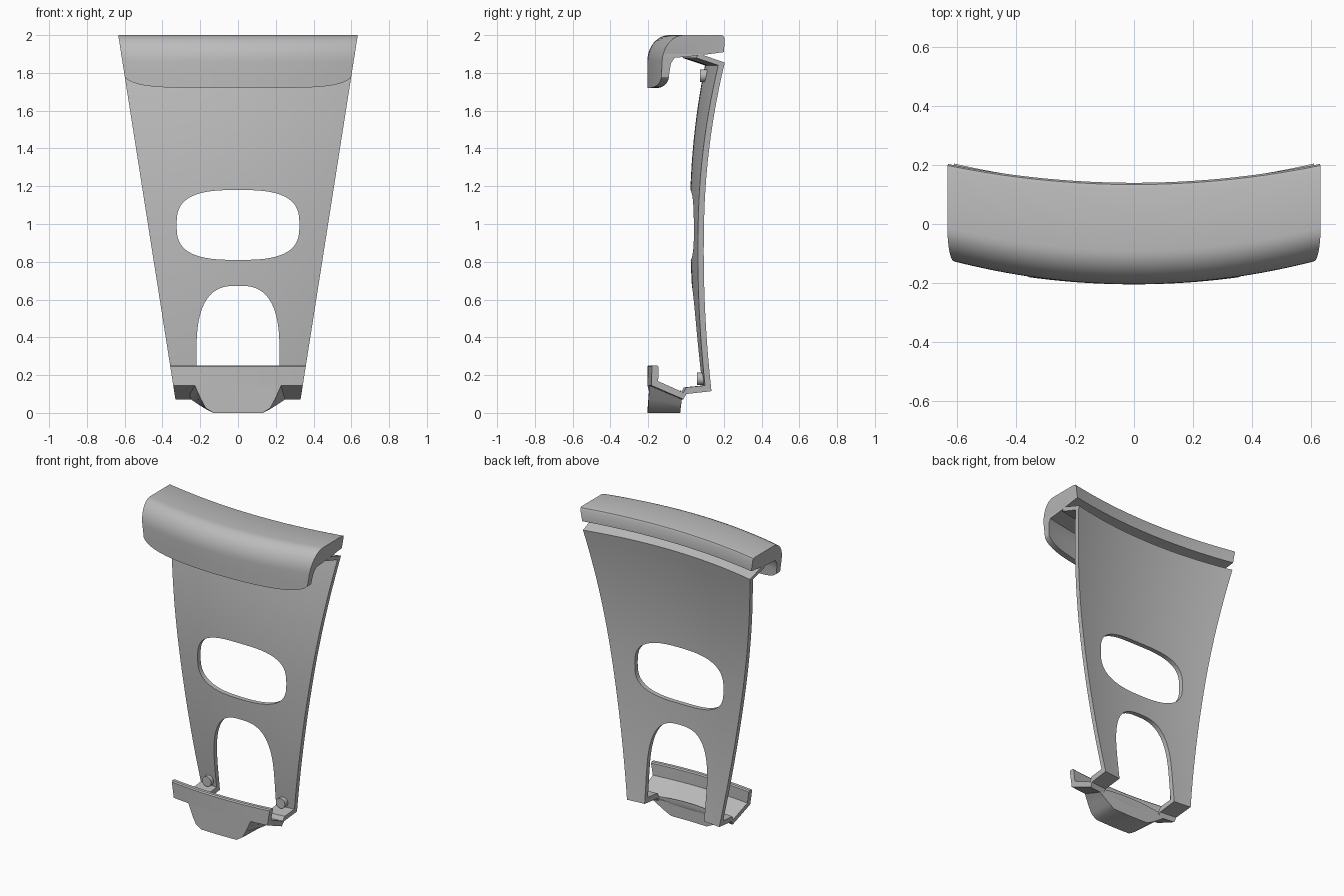
import bpy, bmesh, math
from mathutils import Matrix

cube = bpy.data.objects.get("Cube")
if cube:
    bpy.data.objects.remove(cube, do_unlink=True)

grey = bpy.data.materials.new("plain grey")
grey.use_nodes = True
grey.diffuse_color = (0.5, 0.5, 0.5, 1)
grey.node_tree.nodes["Principled BSDF"].inputs["Base Color"].default_value = (0.5, 0.5, 0.5, 1)


def half_width(z):
    return 0.32 + 0.157 * z


def make(name, bm):
    bmesh.ops.recalc_face_normals(bm, faces=bm.faces)
    mesh = bpy.data.meshes.new(name)
    bm.to_mesh(mesh)
    bm.free()
    mesh.materials.append(grey)
    ob = bpy.data.objects.new(name, mesh)
    bpy.context.collection.objects.link(ob)
    return ob


def loft(name, rings):
    """Closed solid through rings with equal point counts."""
    bm = bmesh.new()
    rows = [[bm.verts.new(p) for p in ring] for ring in rings]
    for a, b in zip(rows, rows[1:]):
        for i in range(len(a)):
            j = (i + 1) % len(a)
            bm.faces.new((a[i], a[j], b[j], b[i]))
    bm.faces.new(rows[0])
    bm.faces.new(rows[-1])
    return make(name, bm)


def bowed_sweep(name, profile, bow, steps=36):
    """Sweep a (y, z) profile across the tapering width, bowed backwards at the ends."""
    rings = []
    for k in range(steps + 1):
        s = 2 * k / steps - 1
        rings.append([(s * half_width(z), y + bow(y) * (s * half_width(z)) ** 2, z)
                      for y, z in profile])
    return loft(name, rings)


def prism(name, outline, y0, y1):
    return loft(name, [[(x, y, z) for x, z in outline] for y in (y0, y1)])


def superellipse(cz, a, b, n, start, end, steps):
    pts = []
    for i in range(steps):
        t = math.radians(start + (end - start) * i / (steps - 1))
        c, s = math.cos(t), math.sin(t)
        pts.append((math.copysign(abs(c) ** (2 / n), c) * a,
                    cz + math.copysign(abs(s) ** (2 / n), s) * b))
    return pts


def boolean(ob, cutter, operation):
    cutter.hide_render = True
    mod = ob.modifiers.new("cut", 'BOOLEAN')
    mod.operation, mod.solver, mod.object = operation, 'EXACT', cutter
    bpy.context.view_layer.objects.active = ob
    bpy.ops.object.modifier_apply(modifier=mod.name)
    bpy.data.objects.remove(cutter, do_unlink=True)


def smooth(ob, degrees=30):
    bpy.ops.object.select_all(action='DESELECT')
    ob.select_set(True)
    bpy.context.view_layer.objects.active = ob
    bpy.ops.object.shade_smooth_by_angle(angle=math.radians(degrees))


# Panel with its foot tray, front lip and upper arm in one section
def back_y(z):
    return 0.052 + (0.07 if z < 1.05 else 0.127) * (z - 1.05) ** 2


levels = 26
back = [(back_y(z), z) for z in (1.855 - 1.74 * i / levels for i in range(levels + 1))]
foot = [(-0.02, 0.1), (-0.035, 0.072), (-0.205, 0.145), (-0.205, 0.245), (-0.198, 0.252),
        (-0.177, 0.252), (-0.17, 0.245), (-0.17, 0.168), (-0.035, 0.108), (-0.02, 0.135)]
front = [(back_y(z) - 0.031, z) for z in (0.145 + 1.695 * i / levels for i in range(levels + 1))]
arm = [(-0.02, 1.88), (0.0, 1.9)]
panel = bowed_sweep("curved_panel", back + foot + front + arm, lambda y: 0.19)

# Oval window and the open arch between the legs
window = prism("window_cutter", superellipse(0.995, 0.325, 0.185, 2.9, 0, 354, 60), -0.1, 0.4)
boolean(panel, window, 'DIFFERENCE')
arch_line = superellipse(0.3, 0.22, 0.373, 2.8, 0, 180, 41)
arch = prism("arch_cutter", arch_line + [(-0.215, -0.1), (0.215, -0.1)], -0.027, 0.4)
boolean(panel, arch, 'DIFFERENCE')
smooth(panel)

# Overhanging top cap with a rounded front
nose = [(-0.09 - 0.115 * math.sin(t), 1.86 + 0.14 * math.cos(t))
        for t in (math.pi / 2 * i / 10 for i in range(11))]
cap_profile = [(0.14, 1.91), (0.14, 1.985), (0.134, 1.996), (0.12, 2.0)] + nose + [
    (-0.205, 1.79), (-0.205, 1.7), (-0.165, 1.7), (-0.162, 1.8), (-0.155, 1.85),
    (-0.135, 1.88), (-0.02, 1.89)]
cap = bowed_sweep("top_cap", cap_profile, lambda y: 0.18 - 0.14 * y)
cap_line = superellipse(1.9, 0.618, 0.18, 5, 180, 360, 61)
trim = prism("cap_trim", cap_line + [(0.68, 2.1), (-0.68, 2.1)], -0.5, 0.5)
boolean(cap, trim, 'INTERSECT')
smooth(cap)

# Scoop below the tray, flaring towards the back
front_half = [(0.23, 0.15), (0.215, 0.115), (0.195, 0.07), (0.17, 0.025), (0.13, 0.0)]
back_half = [(0.28, 0.09), (0.245, 0.068), (0.21, 0.045), (0.17, 0.02), (0.13, 0.0)]


def scoop_ring(half, y0):
    line = half + [(0, 0)] + [(-x, z) for x, z in reversed(half)] + [(0, half[0][1])]
    return [(x, y0 + 0.19 * x * x, z) for x, z in line]


scoop = loft("lower_scoop", [scoop_ring(front_half, -0.205), scoop_ring(back_half, -0.034)])
smooth(scoop)

# Locating pegs on the front of the panel
for level, label in ((0.18, "lower"), (1.785, "upper")):
    for side, x in (("right", -0.27), ("left", 0.27)):
        bm = bmesh.new()
        y = back_y(level) - 0.031 + 0.19 * x * x
        place = Matrix.Translation((x, y - 0.008, level)) @ Matrix.Rotation(math.pi / 2, 4, 'X')
        bmesh.ops.create_cone(bm, cap_ends=True, segments=24, radius1=0.033, radius2=0.033,
                              depth=0.045, matrix=place)
        smooth(make(f"{label}_{side}_peg", bm))
